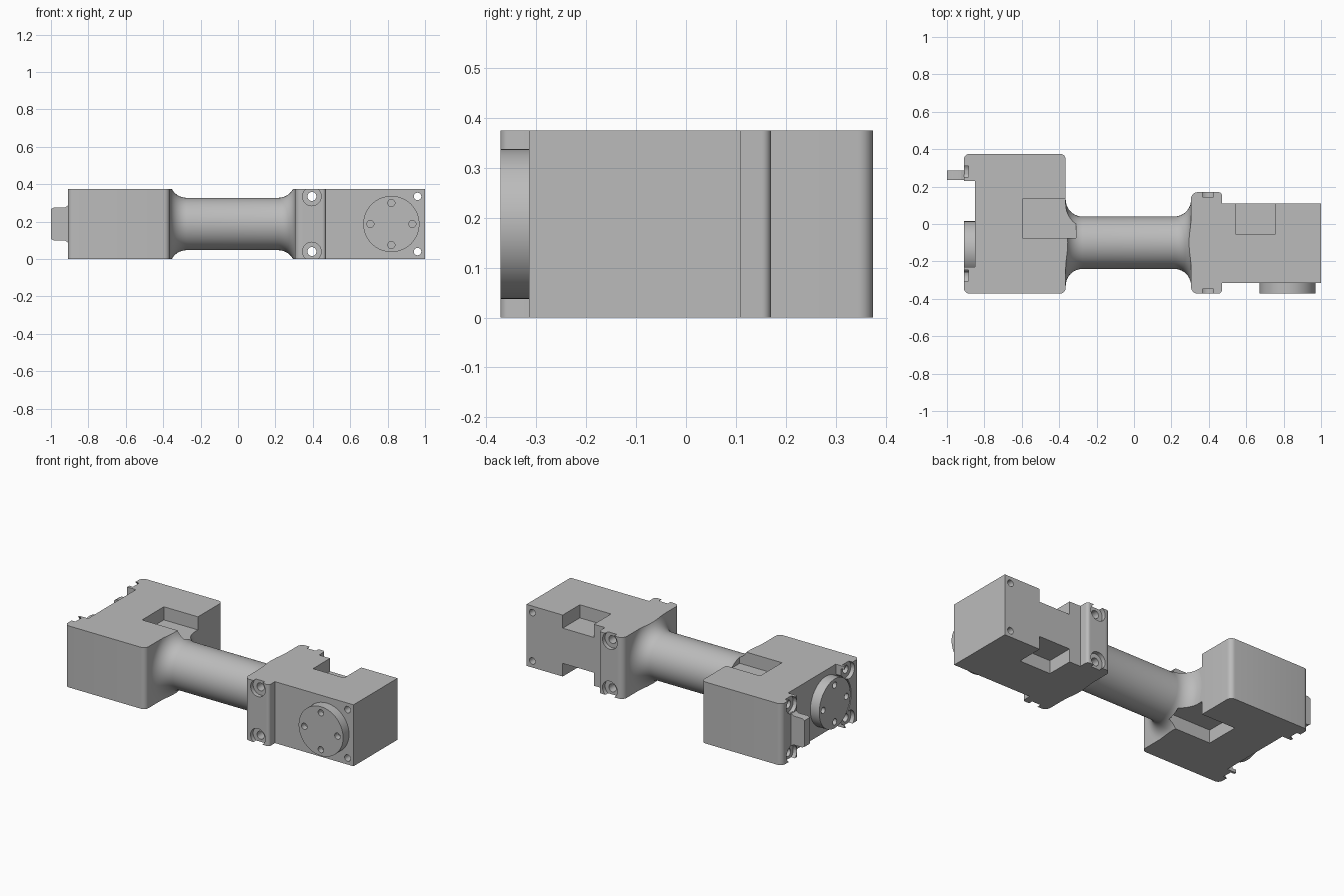
import bpy, bmesh, math
from mathutils import Matrix, Vector

old = bpy.data.objects.get("Cube")
if old:
    bpy.data.objects.remove(old)

grey = bpy.data.materials.new("machined_grey")
grey.use_nodes = True
grey.diffuse_color = (0.5, 0.5, 0.5, 1)
grey.node_tree.nodes["Principled BSDF"].inputs["Base Color"].default_value = (0.5, 0.5, 0.5, 1)

H = 0.375          # full height
MID = H / 2
TUBE_Y = -0.1


def finish(name, bm):
    bmesh.ops.recalc_face_normals(bm, faces=bm.faces)
    mesh = bpy.data.meshes.new(name)
    bm.to_mesh(mesh)
    bm.free()
    mesh.materials.append(grey)
    ob = bpy.data.objects.new(name, mesh)
    bpy.context.collection.objects.link(ob)
    return ob


def box(name, x, y, z, left_round=0, right_round=0):
    """Box from ranges, with optional rounding of its upright edges."""
    bm = bmesh.new()
    lo, hi = Vector((x[0], y[0], z[0])), Vector((x[1], y[1], z[1]))
    bmesh.ops.create_cube(bm, size=1, matrix=Matrix.Translation((lo + hi) / 2)
                          @ Matrix.Diagonal((*(hi - lo), 1)))
    for end, r in ((x[0], left_round), (x[1], right_round)):
        if r:
            edges = [e for e in bm.edges
                     if all(abs(v.co.x - end) < 1e-4 for v in e.verts)
                     and abs(e.verts[0].co.z - e.verts[1].co.z) > 0.01]
            bmesh.ops.bevel(bm, geom=edges, offset=r, segments=6, profile=0.5, affect='EDGES')
    return finish(name, bm)


def cylinder(name, centre, radius, length, axis, sides=32):
    turn = Matrix.Rotation(math.pi / 2, 4, 'Y' if axis == 'X' else 'X')
    bm = bmesh.new()
    bmesh.ops.create_cone(bm, cap_ends=True, segments=sides, radius1=radius, radius2=radius,
                          depth=length, matrix=Matrix.Translation(centre) @ turn)
    return finish(name, bm)


def carve(ob, cutters, operation='DIFFERENCE'):
    """Apply each cutter to the part, then discard it."""
    bpy.context.view_layer.objects.active = ob
    for c in cutters:
        c.hide_render = True
        mod = ob.modifiers.new("carve", 'BOOLEAN')
        mod.operation, mod.solver, mod.object = operation, 'EXACT', c
        bpy.ops.object.modifier_apply(modifier=mod.name)
        bpy.data.objects.remove(c)


def horn(name, centre, axis, outward):
    """Round output plate with four screw holes."""
    disc = cylinder(name, centre, 0.15, 0.06, axis, 64)
    cutters = []
    for i in range(4):
        a = i * math.pi / 2
        u, w = 0.112 * math.cos(a), 0.112 * math.sin(a)
        offset = Vector((0, u, w)) if axis == 'X' else Vector((u, 0, w))
        cutters.append(cylinder("cutter", Vector(centre) + offset + Vector(outward) * 0.03,
                                0.019, 0.07, axis, 20))
    carve(disc, cutters)
    return disc


SCREW_Z = (0.04, H - 0.04)
DEPTH = 0.08
pockets = ((-0.1, DEPTH), (H - DEPTH, H + 0.1))


def pocket_cutters():
    return [box("cutter", (-0.595, -0.31), (-0.075, 0.135), z) for z in pockets]


# Large end block with a channel between its two mounting flanges
block = box("large_end_block", (-0.91, -0.365), (-0.372, 0.375), (0, H), 0.03, 0.03)
cuts = [box("cutter", (-1, -0.85), (-0.23, 0.23), (-0.1, H + 0.1)),
        cylinder("cutter", (-0.9, -0.135, MID), 0.158, 0.1, 'X', 64)]
for y in (-0.275, 0.28):
    for z in SCREW_Z:
        cuts.append(cylinder("cutter", (-0.91, y, z), 0.05, 0.05, 'X'))
        cuts.append(cylinder("cutter", (-0.9, y, z), 0.024, 0.16, 'X', 24))
carve(block, cuts + pocket_cutters())

# Connector plug with a flared root
bm = bmesh.new()
half = ((-1, 0.08), (-0.985, 0.088), (-0.925, 0.088), (-0.905, 0.102))
outline = [(x, MID + h) for x, h in half] + [(x, MID - h) for x, h in reversed(half)]
face = bm.faces.new([bm.verts.new((x, 0.235, z)) for x, z in outline])
new = bmesh.ops.extrude_face_region(bm, geom=[face])["geom"]
bmesh.ops.translate(bm, vec=(0, 0.05, 0), verts=[v for v in new if isinstance(v, bmesh.types.BMVert)])
plug = finish("connector_plug", bm)
plug_root = box("plug_root", (-0.91, -0.85), (0.235, 0.285), (MID - 0.1, MID + 0.1))

# Round link tube with flared ends, trimmed flat above and below
FLARE, R, X0, X1 = 0.09, 0.14, -0.365, 0.305
steps = [i * math.pi / 20 for i in range(11)]
left = [(X0 + FLARE * (1 - math.cos(a)), R + FLARE * (1 - math.sin(a))) for a in steps]
right = [(X0 + X1 - x, r) for x, r in reversed(left)]
bm = bmesh.new()
rings = []
for x, r in left + right:
    rings.append([bm.verts.new((x, TUBE_Y + r * math.cos(i * math.tau / 64),
                                MID + r * math.sin(i * math.tau / 64))) for i in range(64)])
for a, b in zip(rings, rings[1:]):
    for i in range(64):
        j = (i + 1) % 64
        bm.faces.new((a[i], a[j], b[j], b[i]))
bm.faces.new(rings[0])
bm.faces.new(rings[-1])
tube = finish("link_tube", bm)
carve(tube, [box("cutter", (-0.6, 0.6), (-0.6, 0.6), (0, H))], 'INTERSECT')
carve(tube, pocket_cutters())

# Mounting bracket with counterbored through holes
bracket = box("mounting_bracket", (0.305, 0.47), (-0.372, 0.17), (0, H), 0.035, 0.018)
cuts = []
for z in SCREW_Z:
    cuts.append(cylinder("cutter", (0.395, TUBE_Y, z), 0.024, 1, 'Y', 24))
    for y in (-0.372, 0.17):
        cuts.append(cylinder("cutter", (0.395, y, z), 0.05, 0.05, 'Y'))
carve(bracket, cuts)

# Small end body with pockets in its back edges and two through holes
body = box("small_end_body", (0.46, 1), (-0.315, 0.11), (0, H))
cuts = [box("cutter", (0.545, 0.755), (-0.055, 0.3), z) for z in pockets]
cuts += [cylinder("cutter", (0.96, TUBE_Y, z), 0.02, 1, 'Y', 24) for z in SCREW_Z]
carve(body, cuts)

# Output plates on both joints
front_horn = horn("front_output_plate", (0.82, -0.342, MID), 'Y', (0, -1, 0))
side_horn = horn("side_output_plate", (-0.88, -0.135, MID), 'X', (-1, 0, 0))

# Smooth the round surfaces and keep sharp edges
for ob in (block, plug, plug_root, tube, bracket, body, front_horn, side_horn):
    bpy.ops.object.select_all(action='DESELECT')
    ob.select_set(True)
    bpy.context.view_layer.objects.active = ob
    bpy.ops.object.shade_smooth_by_angle(angle=math.radians(30))
